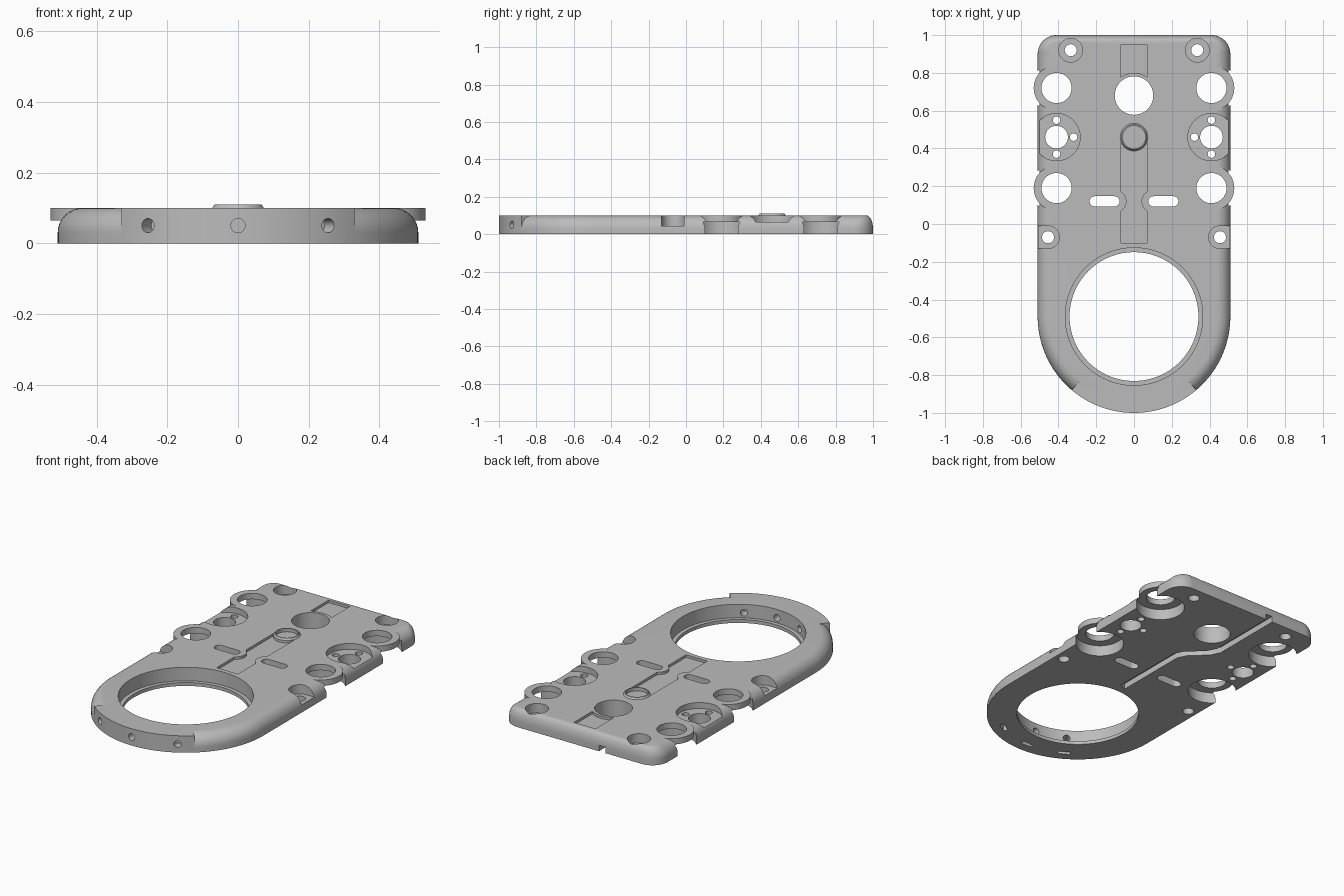
import bpy
import bmesh
from math import sin, cos, pi, radians, sqrt, asin

if "Cube" in bpy.data.objects:
    bpy.data.objects.remove(bpy.data.objects["Cube"])

grey = bpy.data.materials.new("plain_grey")
grey.use_nodes = True
colour = (0.5, 0.5, 0.5, 1)
grey.diffuse_color = colour
grey.node_tree.nodes["Principled BSDF"].inputs["Base Color"].default_value = colour

TOP, LEDGE, HALF, RING_Y = 0.1, 0.065, 0.51, -0.49


def loft(name, rings):
    """Closed solid through a stack of matching rings, bottom to top."""
    bm = bmesh.new()
    layers = [[bm.verts.new(p) for p in ring] for ring in rings]
    n = len(layers[0])
    for low, high in zip(layers, layers[1:]):
        for i in range(n):
            j = (i + 1) % n
            bm.faces.new((low[i], low[j], high[j], high[i]))
    bm.faces.new(layers[0][::-1])
    bm.faces.new(layers[-1])
    bmesh.ops.recalc_face_normals(bm, faces=bm.faces)
    mesh = bpy.data.meshes.new(name)
    bm.to_mesh(mesh)
    bm.free()
    obj = bpy.data.objects.new(name, mesh)
    bpy.context.collection.objects.link(obj)
    mesh.materials.append(grey)
    return obj


def arc(x, y, r, start, end, n=16):
    steps = [radians(start + (end - start) * i / n) for i in range(n + 1)]
    return [(x + r * cos(a), y + r * sin(a)) for a in steps]


def circle(x, y, r, n=48):
    return arc(x, y, r, 0, 360, n)[:-1]


def prism(points, low, high):
    return loft("tool", [[(x, y, z) for x, y in points] for z in (low, high)])


def rectangle(x0, x1, y0, y1):
    return [(x0, y0), (x1, y0), (x1, y1), (x0, y1)]


def combine(tool, operation="DIFFERENCE"):
    """Cut the tool from the plate, or join it on, then discard the tool."""
    mod = plate.modifiers.new("shape", "BOOLEAN")
    mod.operation, mod.solver, mod.object = operation, "EXACT", tool
    bpy.context.view_layer.objects.active = plate
    bpy.ops.object.modifier_apply(modifier=mod.name)
    bpy.data.objects.remove(tool)


def cut(points, low=-0.1, high=0.2):
    combine(prism(points, low, high))


# Plate outline: (x, y, normal angle, edge rounding amount)
outline = []
step = asin(0.33 / HALF)
side = [pi + (pi / 2 - step) * i / 24 for i in range(25)]
front = [1.5 * pi - step + 0.002 + 2 * (step - 0.002) * i / 32 for i in range(33)]
for angles, amount in ((side, 1), (front, 0), ([3 * pi - a for a in side[::-1]], 1)):
    for a in angles:
        outline.append((HALF * cos(a), RING_Y + HALF * sin(a), a, amount))
for sx, start in ((1, 0), (-1, pi / 2)):
    for i in range(13):
        a = start + pi / 2 * i / 12
        amount = 1 - 0.5 * sin(a)
        outline.append((sx * 0.41 + 0.1 * cos(a), 0.9 + 0.1 * sin(a), a, amount))


def plate_ring(inset, z):
    return [(x - k * inset * cos(a), y - k * inset * sin(a), z)
            for x, y, a, k in outline]


rings = [plate_ring(0, 0)]
for i in range(9):
    t = pi / 2 * i / 8
    rings.append(plate_ring(0.07 * (1 - cos(t)), 0.03 + 0.07 * sin(t)))
plate = loft("mounting_plate", rings)

# Side mounts, mirrored left and right
for s in (-1, 1):
    x = s * 0.41
    for y in (0.19, 0.72):
        cut(circle(x, y, 0.134), -0.1, LEDGE)
        combine(prism(circle(x, y, 0.121), LEDGE, TOP), "UNION")
        cut(circle(x, y, 0.08))
    # Recessed motor seat with three small holes
    cut(circle(x, 0.46, 0.125), LEDGE)
    cut(circle(x, 0.46, 0.06))
    for hx, hy in ((x, 0.55), (x, 0.37), (s * 0.32, 0.46)):
        cut(circle(hx, hy, 0.02, 24))
    # Back corner screw holes
    cut(circle(s * 0.335, 0.92, 0.063), 0.045)
    cut(circle(s * 0.335, 0.92, 0.032, 24))
    # Open-sided screw seats
    seat = arc(0.455, -0.07, 0.06, 90, 270) + [(0.6, -0.13), (0.6, -0.01)]
    cut([(s * px, py) for px, py in seat], 0.045)
    cut(circle(s * 0.455, -0.07, 0.032, 24))
    # Strap slots
    slot = arc(0.103, 0.12, 0.027, 90, 270) + arc(0.208, 0.12, 0.027, -90, 90)
    cut([(s * px, py) for px, py in slot])

# Large ring opening with its lower lip
cut(circle(0, RING_Y, 0.364, 96), 0.02)
cut(circle(0, RING_Y, 0.341, 96))

# Radial screw holes and nut slots at the front
for angle in (-30, 0, 30):
    a = radians(angle)
    drill = loft("tool", [[(x, y, z + 0.05) for x, z in circle(0, 0, 0.02, 24)]
                          for y in (-0.6, -0.3)])
    nut = prism(rectangle(-0.035, 0.035, -0.455, -0.43), -0.1, 0.075)
    for tool in (drill, nut):
        tool.location.y = RING_Y
        tool.rotation_euler.z = a
        bpy.context.view_layer.update()
        combine(tool)

# Round centre hole and shallow panel behind it
cut(circle(0, 0.68, 0.102))
lip = [(0.12 * cos(radians(a)), 0.68 + 0.12 * sin(radians(a)))
       for a in range(126, 53, -6)]
cut(lip + [(0.07, 0.95), (-0.07, 0.95)], 0.085)

# Shallow centre channel, waisted between the strap slots
waist = arc(0.1, 0.12, 0.06, 240, 120)
half = [(0.07, -0.1)] + waist + [(0.07, 0.43)]
cut(half + [(-x, y) for x, y in half[::-1]], 0.085)

# Raised collar with a blind recess
collar = [[(x, y, z) for x, y in circle(0, 0.46, r)]
          for r, z in ((0.073, 0.08), (0.073, TOP), (0.066, 0.11))]
combine(loft("tool", collar), "UNION")
cut(circle(0, 0.46, 0.06), 0.09)

# Cable groove on the underside, leading out at the back
path = [(0, -0.1), (0, 0.36), (-0.03, 0.42), (-0.12, 0.5), (-0.15, 0.56), (-0.15, 1.1)]
w = 0.022
cut([(x - w, y - w / 2) for x, y in path] + [(x + w, y + w / 2) for x, y in path[::-1]],
    -0.1, 0.035)

bpy.ops.object.select_all(action="DESELECT")
plate.select_set(True)
bpy.context.view_layer.objects.active = plate
bpy.ops.object.shade_smooth_by_angle(angle=radians(30))
